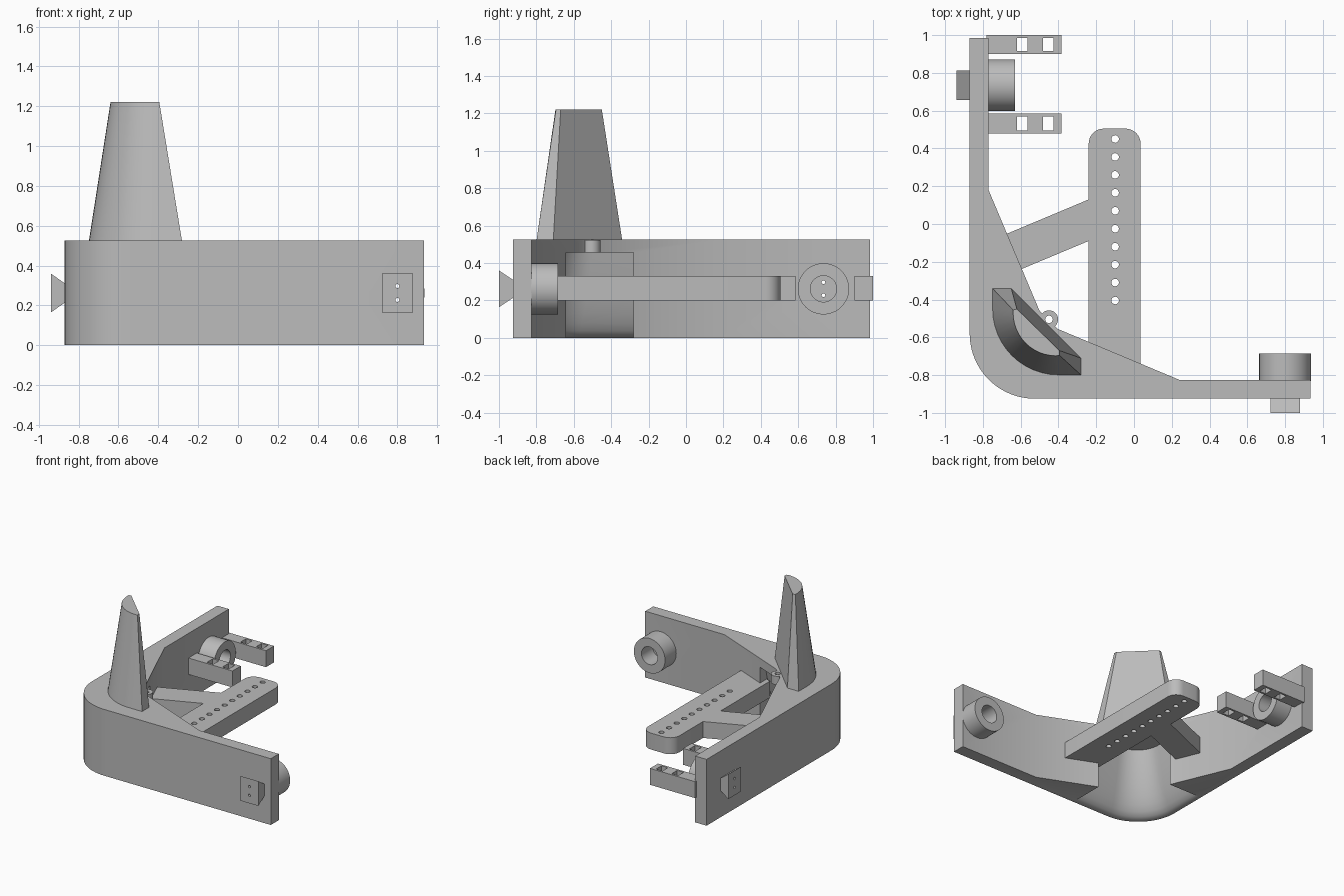
import bpy, bmesh, math
from mathutils import Matrix, Vector

cube = bpy.data.objects.get("Cube")
if cube:
    bpy.data.objects.remove(cube, do_unlink=True)

GREY = (0.5, 0.5, 0.5, 1)
mat = bpy.data.materials.new("plain grey")
mat.use_nodes = True
mat.diffuse_color = GREY
mat.node_tree.nodes["Principled BSDF"].inputs["Base Color"].default_value = GREY


def finish(name, bm):
    bmesh.ops.recalc_face_normals(bm, faces=bm.faces)
    me = bpy.data.meshes.new(name)
    bm.to_mesh(me)
    bm.free()
    me.materials.append(mat)
    ob = bpy.data.objects.new(name, me)
    bpy.context.collection.objects.link(ob)
    return ob


def loft(bm, rings):
    """Skin a closed solid through rings of equal length."""
    rows = [[bm.verts.new(p) for p in ring] for ring in rings]
    n = len(rows[0])
    for a, b in zip(rows, rows[1:]):
        for i in range(n):
            j = (i + 1) % n
            bm.faces.new((a[i], a[j], b[j], b[i]))
    bm.faces.new(rows[0])
    bm.faces.new(rows[-1])


def level(points, z):
    return [(x, y, z) for x, y in points]


def prism(bm, points, z0, z1):
    loft(bm, [level(points, z0), level(points, z1)])


def box(bm, x0, x1, y0, y1, z0, z1):
    prism(bm, [(x0, y0), (x1, y0), (x1, y1), (x0, y1)], z0, z1)


def rod(bm, start, end, r, seg=48):
    a, b = Vector(start), Vector(end)
    turn = (b - a).to_track_quat('Z', 'Y').to_matrix().to_4x4()
    bmesh.ops.create_cone(bm, cap_ends=True, segments=seg, radius1=r, radius2=r,
                          depth=(b - a).length,
                          matrix=Matrix.Translation((a + b) / 2) @ turn)


def arc(cx, cy, r, a0, a1, n=12):
    angles = [math.radians(a0 + (a1 - a0) * i / n) for i in range(n + 1)]
    return [(cx + r * math.cos(a), cy + r * math.sin(a)) for a in angles]


def cut(ob, bm):
    cutter = finish("cutter", bm)
    cutter.hide_render = True
    mod = ob.modifiers.new("cut", 'BOOLEAN')
    mod.operation, mod.solver, mod.object = 'DIFFERENCE', 'EXACT', cutter
    bpy.context.view_layer.objects.active = ob
    bpy.ops.object.modifier_apply(modifier=mod.name)
    bpy.data.objects.remove(cutter, do_unlink=True)


def smooth(ob):
    bpy.ops.object.select_all(action='DESELECT')
    ob.select_set(True)
    bpy.context.view_layer.objects.active = ob
    bpy.ops.object.shade_smooth_by_angle(angle=math.radians(25))


TOP, MID = 0.525, 0.262
FRONT_X, SIDE_Y = 0.80, 0.735
PINS = (MID - 0.035, MID + 0.035)

# Corner frame: two arms, rounded outside corner, angled gussets inside
bm = bmesh.new()
outline = [(-0.87, 0.985)] + arc(-0.525, -0.58, 0.345, 180, 270, 20) + [
    (0.935, -0.925), (0.935, -0.825), (0.24, -0.825), (-0.405, -0.555),
    (-0.5, -0.46), (-0.77, 0.18), (-0.77, 0.985)]
prism(bm, outline, 0, TOP)
frame = finish("corner_frame", bm)

# Flared hollow under the corner
bm = bmesh.new()


def hollow(t, z):
    mix = lambda a, b: a + (b - a) * t
    cx, cy, r = mix(-0.53, -0.45), mix(-0.585, -0.5), mix(0.315, 0.2)
    pts = [(-0.2, -0.28), (-0.2, cy - r)] + arc(cx, cy, r, 270, 180, 16)
    return level(pts + [(cx - r, -0.28)], z)


loft(bm, [hollow(0, -0.03)] +
     [hollow(i / 8, 0.455 * (i / 8) ** 1.8) for i in range(9)])
cut(frame, bm)

# Pin holes through the arms and the boss hole at the inner corner
bm = bmesh.new()
for z in PINS:
    rod(bm, (FRONT_X, -0.95, z), (FRONT_X, -0.8, z), 0.01, 12)
    rod(bm, (-0.9, SIDE_Y, z), (-0.74, SIDE_Y, z), 0.01, 12)
rod(bm, (-0.45, -0.505, 0.4), (-0.45, -0.505, 0.6), 0.02, 20)
cut(frame, bm)
smooth(frame)

bm = bmesh.new()
rod(bm, (-0.45, -0.505, 0.456), (-0.45, -0.505, TOP - 0.001), 0.048, 32)
boss = finish("corner_boss", bm)
bm = bmesh.new()
rod(bm, (-0.45, -0.505, 0.4), (-0.45, -0.505, 0.6), 0.02, 20)
cut(boss, bm)
smooth(boss)

# Tapered upright on the corner
bm = bmesh.new()
base = [(-0.75, -0.34), (-0.65, -0.34), (-0.28, -0.71), (-0.28, -0.8)]
base += arc(-0.4, -0.45, 0.35, 270, 180)
tip = [(-0.64, -0.455), (-0.62, -0.45), (-0.395, -0.67), (-0.395, -0.695)]
tip += arc(-0.412, -0.47, 0.228, 270, 180)
loft(bm, [level(base, TOP - 0.01), level(tip, 1.22)])
smooth(finish("tapered_upright", bm))

# Perforated bar with its slanted brace
bm = bmesh.new()
bar_pts = [(-0.24, -0.71), (0.035, -0.8)]
bar_pts += arc(-0.045, 0.425, 0.08, 0, 90, 8) + arc(-0.16, 0.425, 0.08, 90, 180, 8)
bar_pts += [(-0.24, 0.13), (-0.70, -0.063), (-0.63, -0.253), (-0.24, -0.09)]
prism(bm, bar_pts, 0.2, 0.33)
bar = finish("perforated_bar", bm)
bm = bmesh.new()
for i in range(10):
    y = 0.45 - 0.095 * i
    rod(bm, (-0.1, y, 0.1), (-0.1, y, 0.4), 0.02, 20)
cut(bar, bm)
smooth(bar)

# Slotted prongs on the side arm
for name, y0, y1 in (("front_prong", 0.48, 0.585), ("back_prong", 0.9, 1.0)):
    bm = bmesh.new()
    box(bm, -0.78, -0.385, y0, y1, 0.2, 0.33)
    prong = finish(name, bm)
    bm = bmesh.new()
    for x in (-0.62, -0.483):
        box(bm, x, x + 0.056, y0 + 0.016, y1 - 0.016, 0.1, 0.4)
    cut(prong, bm)

# Round sockets inside and flared blocks outside, one set per arm
ARMS = (("front", Vector((FRONT_X, -0.825, MID)), Vector((0, 1, 0))),
        ("side", Vector((-0.77, SIDE_Y, MID)), Vector((1, 0, 0))))
for name, spot, inward in ARMS:
    bm = bmesh.new()
    rod(bm, spot - inward * 0.005, spot + inward * 0.14, 0.137)
    socket = finish(name + "_socket", bm)
    bm = bmesh.new()
    rod(bm, spot - inward * 0.05, spot + inward * 0.2, 0.07)
    cut(socket, bm)
    smooth(socket)

    across = Vector((inward.y, inward.x, 0))
    bm = bmesh.new()
    rings = []
    for depth, half in ((-0.095, 0.045), (-0.175 if name == "front" else -0.17, 0.098)):
        c = spot + inward * depth
        rings.append([c + across * (0.078 * s) + Vector((0, 0, half * h))
                      for s, h in ((-1, -1), (1, -1), (1, 1), (-1, 1))])
    loft(bm, rings)
    block = finish(name + "_flared_block", bm)
    bm = bmesh.new()
    for z in PINS:
        p = Vector((spot.x, spot.y, z))
        rod(bm, p - inward * 0.25, p, 0.01, 12)
    cut(block, bm)
